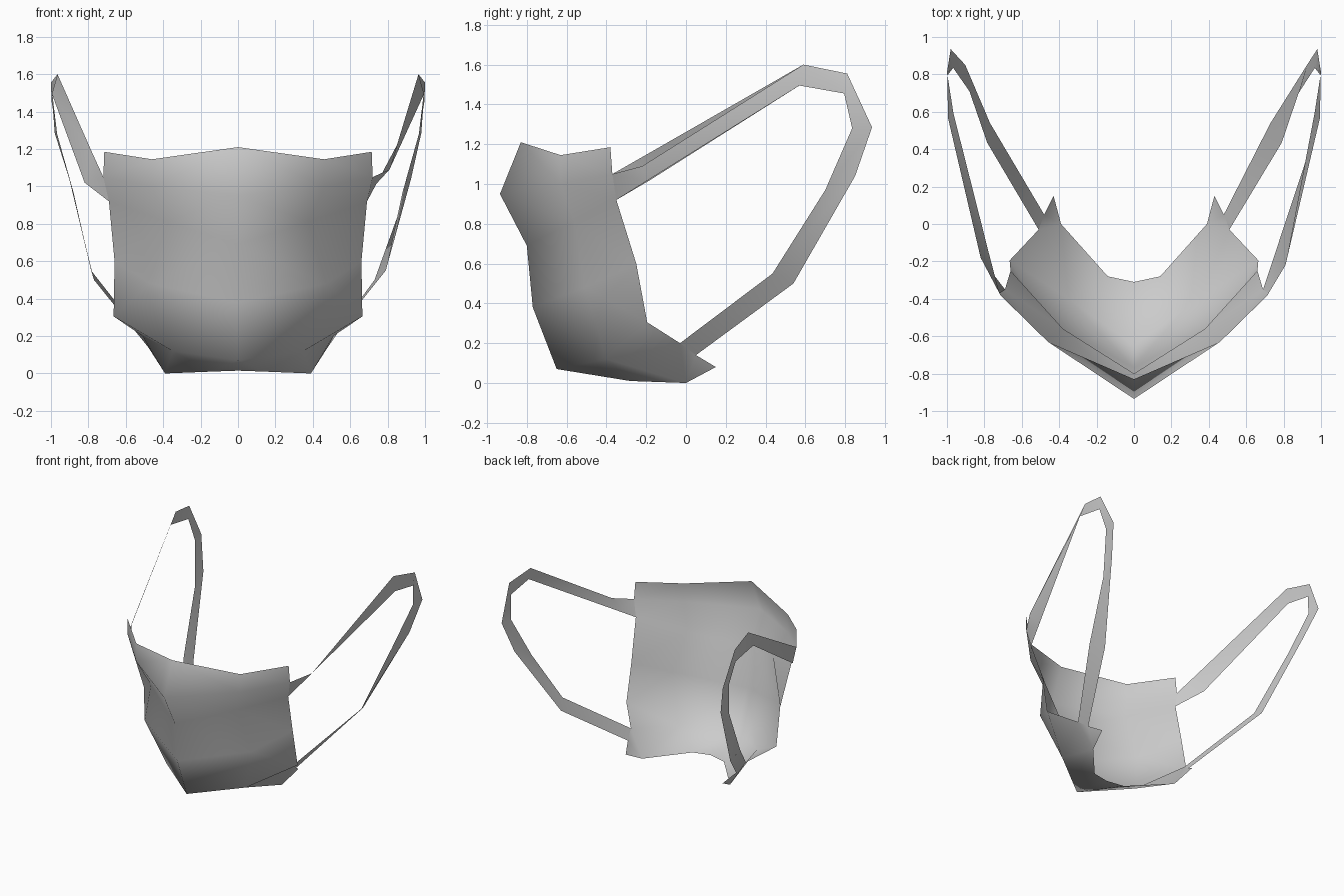
import bpy, bmesh

if "Cube" in bpy.data.objects:
    bpy.data.objects.remove(bpy.data.objects["Cube"])

grey = bpy.data.materials.new("fabric grey")
grey.diffuse_color = (0.6, 0.6, 0.6, 1)
grey.use_nodes = True
grey.node_tree.nodes["Principled BSDF"].inputs["Base Color"].default_value = grey.diffuse_color


def make_sheet(name, verts, faces, mirror=False):
    """Thin open sheet, optionally mirrored over x = 0."""
    mesh = bpy.data.meshes.new(name)
    mesh.from_pydata(verts, [], faces)
    ob = bpy.data.objects.new(name, mesh)
    bpy.context.collection.objects.link(ob)
    bm = bmesh.new()
    bm.from_mesh(mesh)
    if mirror:
        bmesh.ops.mirror(bm, geom=bm.verts[:] + bm.edges[:] + bm.faces[:],
                         axis='X', merge_dist=0.001)
    bmesh.ops.recalc_face_normals(bm, faces=bm.faces[:])
    for f in bm.faces:
        f.smooth = True
    bm.to_mesh(mesh)
    bm.free()
    mesh.materials.append(grey)
    return ob


# Mask body: rows from top edge to chin, each with centre, cheek and side point
rows = [
    [(0, -.83, 1.21), (.46, -.63, 1.145), (.715, -.38, 1.185)],
    [(0, -.935, .95), (.46, -.63, 1.0), (.72, -.37, 1.05)],
    [(0, -.80, .69), (.38, -.56, .81), (.69, -.35, .92)],
    [(0, -.77, .38), (.47, -.51, .48), (.66, -.25, .60)],
    [(0, -.65, .07), (.35, -.40, .12), (.665, -.195, .305)],
]
# Lower rim from under the chin out to the jagged strap tab
rim = [(0, -.31, .015), (.14, -.28, .01), (.39, 0, 0),
       (.43, .15, .08), (.48, .05, .14), (.51, -.03, .20)]
verts = [p for row in rows for p in row] + rim
faces = [(3 * r + c, 3 * r + c + 1, 3 * r + c + 4, 3 * r + c + 3)
         for r in range(4) for c in range(2)]
c4, m4, s4, r0 = 12, 13, 14, 15
faces += [(c4, m4, r0 + 1, r0), (m4, r0 + 2, r0 + 1),
          (m4, s4, r0 + 5, r0 + 2), (r0 + 5, r0 + 4, r0 + 3, r0 + 2)]
make_sheet("mask_body", verts, faces, mirror=True)


# Ear loops: ribbons given as (outer edge, inner edge) pairs from top to bottom
def ear_loop(name, side, bend, lower):
    pairs = [((.72, -.37, 1.05), (.69, -.35, .92)), bend,
             ((.965, .59, 1.60), (.995, .57, 1.495)),
             ((1.0, .81, 1.555), (.997, .795, 1.455)),
             ((.98, .935, 1.285), (.967, .835, 1.28))] + lower
    pairs.append(((.48, .05, .14), (.51, -.03, .20)))
    vs = [(side * x, y, z) for pair in pairs for x, y, z in pair]
    fs = [(2 * i, 2 * i + 1, 2 * i + 3, 2 * i + 2) for i in range(len(pairs) - 1)]
    make_sheet(name, vs, fs)


ear_loop("right_ear_loop", 1,
         ((.81, -.22, 1.09), (.74, -.20, 1.014)),
         [((.925, .85, 1.04), (.88, .70, .97)),
          ((.73, .54, .50), (.79, .435, .55))])
ear_loop("left_ear_loop", -1,
         ((.775, -.16, 1.17), (.82, -.18, 1.02)),
         [((.902, .85, 1.04), (.88, .71, .97)),
          ((.77, .54, .50), (.785, .435, .55))])
